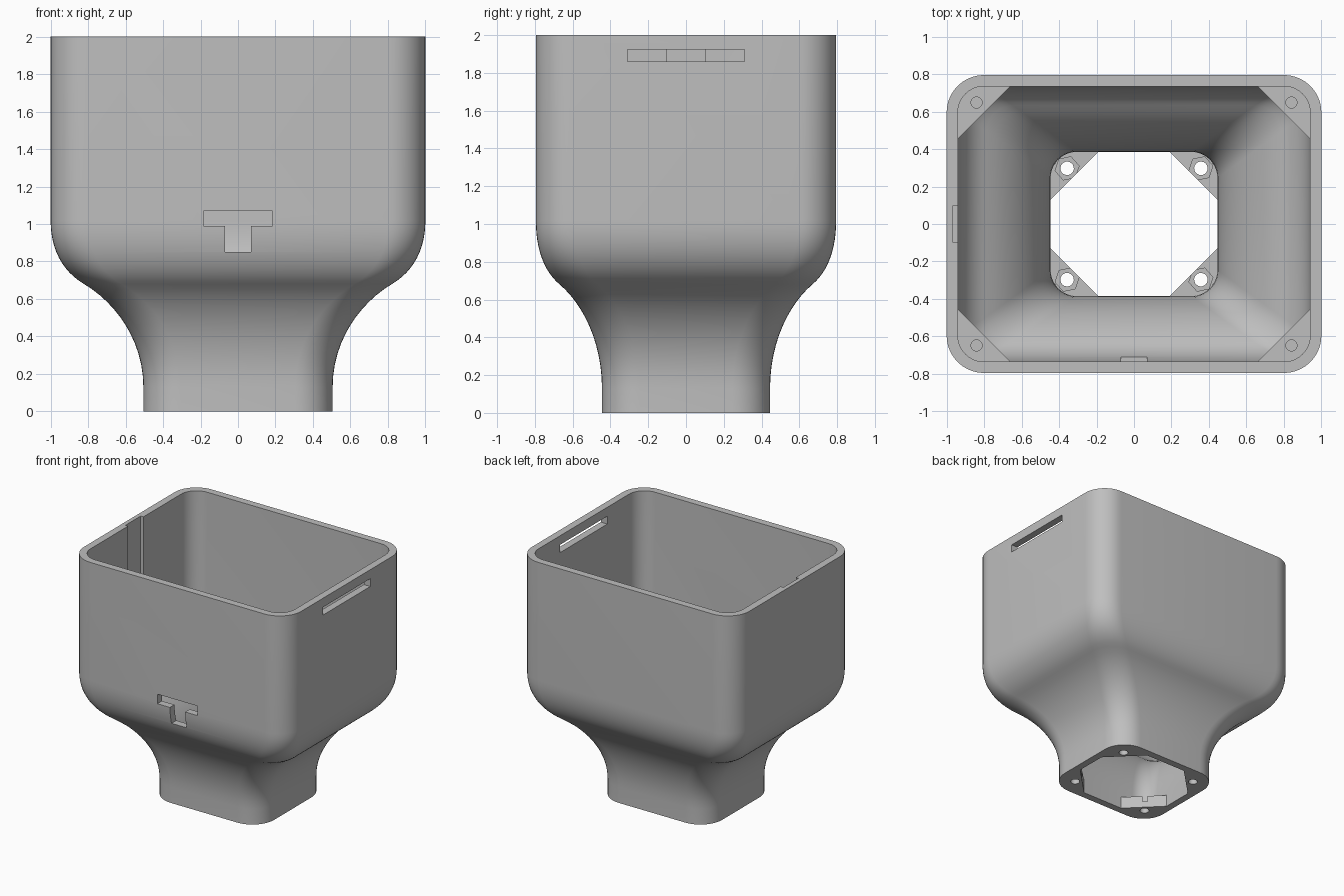
import bpy, bmesh, math
from mathutils import Vector

cube = bpy.data.objects.get("Cube")
if cube:
    bpy.data.objects.remove(cube, do_unlink=True)

GREY = (0.52, 0.52, 0.52, 1)
mat = bpy.data.materials.new("plain_grey")
mat.use_nodes = True
mat.diffuse_color = GREY
mat.node_tree.nodes["Principled BSDF"].inputs["Base Color"].default_value = GREY

WALL, RADIUS, ARC = 0.06, 0.2, 10
BOTTOM, TOP = Vector((0.505, 0.445)), Vector((1.0, 0.795))


def finish(name, bm):
    bmesh.ops.recalc_face_normals(bm, faces=bm.faces)
    mesh = bpy.data.meshes.new(name)
    bm.to_mesh(mesh)
    bm.free()
    mesh.materials.append(mat)
    ob = bpy.data.objects.new(name, mesh)
    bpy.context.collection.objects.link(ob)
    return ob


def prism(name, pts, z0, z1):
    bm = bmesh.new()
    face = bm.faces.new([bm.verts.new((x, y, z0)) for x, y in pts])
    ext = bmesh.ops.extrude_face_region(bm, geom=[face])["geom"]
    bmesh.ops.translate(bm, vec=(0, 0, z1 - z0),
                        verts=[v for v in ext if isinstance(v, bmesh.types.BMVert)])
    return finish(name, bm)


def box(name, x0, x1, y0, y1, z0, z1):
    return prism(name, [(x0, y0), (x1, y0), (x1, y1), (x0, y1)], z0, z1)


def arc(cx, cy, r, start, sweep, n):
    return [(cx + r * math.cos(start + sweep * i / n),
             cy + r * math.sin(start + sweep * i / n)) for i in range(n + 1)]


def disc(cx, cy, r, n):
    return arc(cx, cy, r, 0.2, math.tau, n)[:-1]


def cut(ob, cutter):
    mod = ob.modifiers.new("cut", 'BOOLEAN')
    mod.operation, mod.solver, mod.object = 'DIFFERENCE', 'EXACT', cutter
    bpy.context.view_layer.objects.active = ob
    bpy.ops.object.modifier_apply(modifier=mod.name)
    bpy.data.objects.remove(cutter, do_unlink=True)


def bezier(a, b, c, d, t):
    s = 1 - t
    return a * s**3 + b * 3 * s * s * t + c * 3 * s * t * t + d * t**3


def rounded_ring(bm, hx, hy, r, z):
    pts = []
    for q, (sx, sy) in enumerate([(1, 1), (-1, 1), (-1, -1), (1, -1)]):
        pts += arc(sx * (hx - r), sy * (hy - r), r, q * math.pi / 2, math.pi / 2, ARC)
    return [bm.verts.new((x, y, z)) for x, y in pts]


# S-shaped flare: (blend from neck to hopper, height)
low = [Vector(p) for p in ((0, 0.13), (0, 0.38), (0.30, 0.58), (0.64, 0.68))]
high = [Vector(p) for p in ((0.64, 0.68), (0.88, 0.75), (1, 0.87), (1, 1.02))]
STEPS = 12
flare = [bezier(*low, i / STEPS) for i in range(STEPS)]
flare += [bezier(*high, i / STEPS) for i in range(STEPS + 1)]
profile = [Vector((0, 0))] + flare + [Vector((1, 2))]

# Hollow body: outer rings going up, inner rings coming back down
bm = bmesh.new()
outer, inner = [], []
for i, (f, z) in enumerate(profile):
    half = BOTTOM.lerp(TOP, f)
    outer.append(rounded_ring(bm, half.x, half.y, RADIUS, z))
    d = profile[min(i + 1, len(profile) - 1)] - profile[max(i - 1, 0)]
    d = Vector((d.x * 0.425, d.y)).normalized()
    rise = WALL * d.x if 0 < i < len(profile) - 1 else 0
    inset = WALL * d.y
    inner.append(rounded_ring(bm, half.x - inset, half.y - inset, RADIUS - WALL, z + rise))
rings = outer + inner[::-1]
for a, b in zip(rings, rings[1:] + rings[:1]):
    for k in range(len(a)):
        j = (k + 1) % len(a)
        bm.faces.new((a[k], a[j], b[j], b[k]))
body = finish("hopper_body", bm)

# Side slot, inner wall groove and T-shaped front opening
cut(body, box("slot_cutter", 0.8, 1.2, -0.31, 0.31, 1.86, 1.925))
cut(body, box("groove_cutter", -0.965, -0.7, -0.1, 0.1, 1.4, 2.1))
cut(body, box("bar_cutter", -0.185, 0.185, -1, -0.6, 0.99, 1.07))
cut(body, box("stem_cutter", -0.07, 0.07, -1, -0.6, 0.85, 1.0))


def gusset(name, hx, hy, total, z0, z1, sx, sy):
    """Corner plate whose back is sunk into the wall."""
    e, r = 0.03, RADIUS - WALL
    pts = [(total - hy - e, hy + e), (hx + e, total - hx - e)]
    pts += arc(hx - r, hy - r, r + e, 0, math.pi / 2, 6)
    return prism(name, [(sx * x, sy * y) for x, y in pts], z0, z1)


# Corner plates with screw holes, in all four corners
for sx, sx_name in ((1, "left"), (-1, "right")):
    for sy, sy_name in ((-1, "front"), (1, "back")):
        tag = f"{sy_name}_{sx_name}"
        neck = gusset(f"neck_gusset_{tag}", 0.445, 0.385, 0.575, 0, 0.1, sx, sy)
        cut(neck, prism("hole_cutter", disc(sx * 0.357, sy * 0.297, 0.036, 20), -0.1, 0.2))
        cut(neck, prism("nut_cutter", disc(sx * 0.357, sy * 0.297, 0.065, 6), 0.05, 0.2))
        rim = gusset(f"hopper_gusset_{tag}", 0.94, 0.735, 1.395, 0.96, 1.06, sx, sy)
        cut(rim, prism("pilot_cutter", disc(sx * 0.84, sy * 0.648, 0.03, 16), 1.0, 1.2))

# Smooth curved walls, keep edges crisp
bpy.ops.object.select_all(action='DESELECT')
for ob in bpy.context.collection.objects:
    if ob.type == 'MESH' and mat.name in ob.data.materials:
        ob.select_set(True)
bpy.context.view_layer.objects.active = body
bpy.ops.object.shade_smooth_by_angle(angle=math.radians(30))
